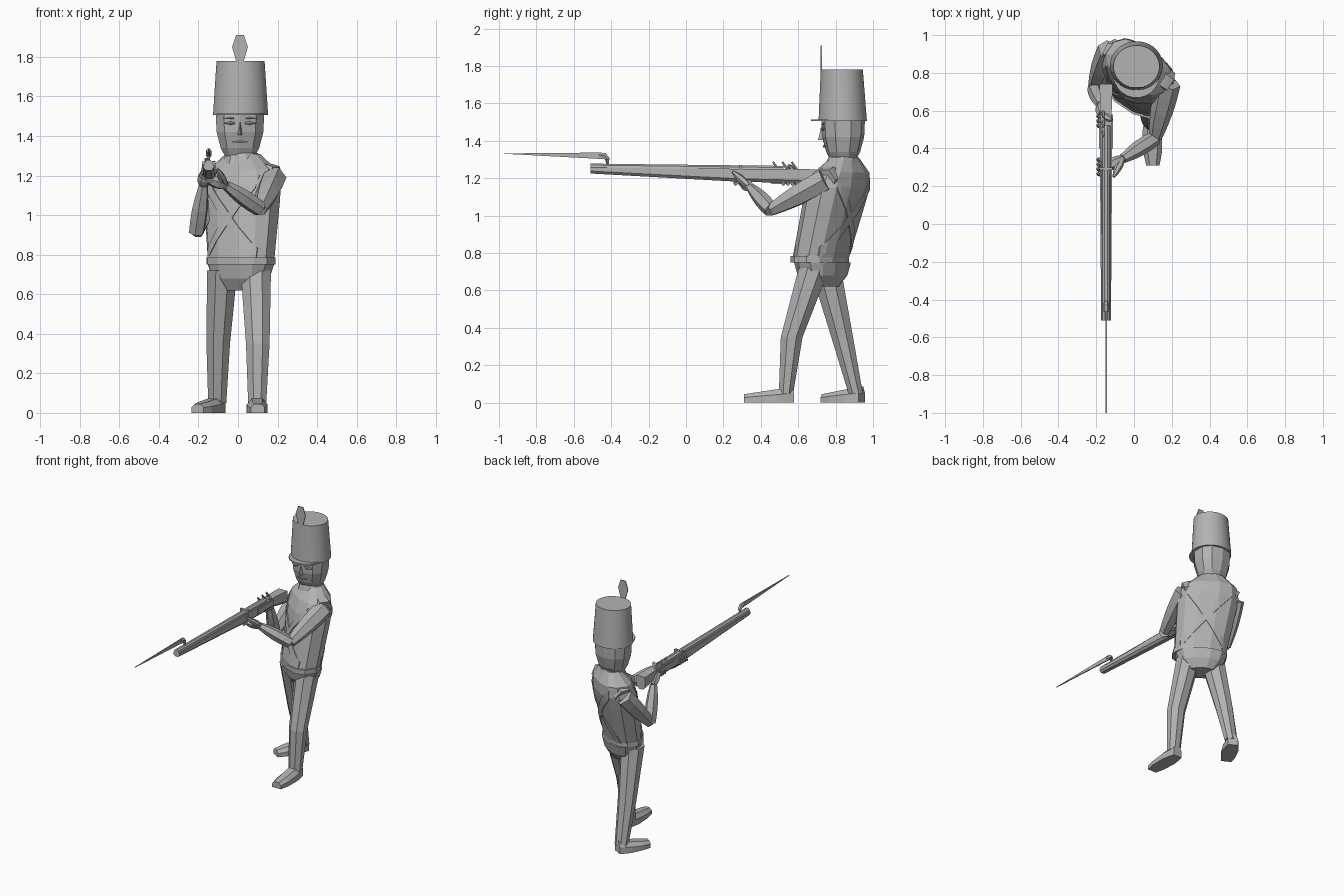
import bpy, bmesh
from math import sin, cos, pi, sqrt, radians, copysign
from mathutils import Vector
from mathutils.bvhtree import BVHTree

if "Cube" in bpy.data.objects:
    bpy.data.objects.remove(bpy.data.objects["Cube"])

colour = (0.45, 0.45, 0.45, 1)
grey = bpy.data.materials.new("plain_grey")
grey.use_nodes = True
grey.diffuse_color = colour
grey.node_tree.nodes["Principled BSDF"].inputs["Base Color"].default_value = colour

UP = Vector((0, 0, 1))
SIDES = (("right", -1), ("left", 1))


def point(x, y, z):
    return Vector((x, y, z))


def loft(name, rings, smooth=False):
    """Skin a list of equal-length point rings and cap both ends."""
    bm = bmesh.new()
    rows = [[bm.verts.new(p) for p in ring] for ring in rings]
    for low, high in zip(rows, rows[1:]):
        for i in range(len(low)):
            bm.faces.new((low[i - 1], low[i], high[i], high[i - 1]))
    bm.faces.new(rows[0])
    bm.faces.new(rows[-1])
    bmesh.ops.recalc_face_normals(bm, faces=bm.faces)
    mesh = bpy.data.meshes.new(name)
    bm.to_mesh(mesh)
    bm.free()
    mesh.materials.append(grey)
    obj = bpy.data.objects.new(name, mesh)
    bpy.context.collection.objects.link(obj)
    if smooth:
        bpy.ops.object.select_all(action='DESELECT')
        obj.select_set(True)
        bpy.context.view_layer.objects.active = obj
        bpy.ops.object.shade_smooth_by_angle(angle=radians(35))
    return obj


def oval(centre, wide, deep, turn=0, sides=12, power=0.85):
    """Horizontal ring; a power below one makes it squarer."""
    ring = []
    for i in range(sides):
        angle = 2 * pi * (i + 0.5) / sides
        u, v = (copysign(abs(f) ** power, f) for f in (cos(angle), sin(angle)))
        ring.append(centre + point(wide * u * cos(turn) - deep * v * sin(turn),
                                   wide * u * sin(turn) + deep * v * cos(turn), 0))
    return ring


def tube(name, path, radii, sides=6):
    """Ring of each radius set square to a path."""
    rings = []
    for i, (p, radius) in enumerate(zip(path, radii)):
        along = path[min(i + 1, len(path) - 1)] - path[max(i - 1, 0)]
        facing = along.to_track_quat('Z', 'Y')
        angles = [2 * pi * k / sides for k in range(sides)]
        rings.append([p + facing @ point(radius * cos(a), radius * sin(a), 0) for a in angles])
    return loft(name, rings)


def limb(name, start, end, thick, thin, bulge=0.01, steps=4):
    """Straight tapered limb, a little fuller in the middle."""
    ts = [i / steps for i in range(steps + 1)]
    tube(name, [start.lerp(end, t) for t in ts],
         [thick + (thin - thick) * t + bulge * sin(pi * t) for t in ts])


def plate(name, outline, x, thick):
    """Side outline in y and z, given a thickness across x."""
    loft(name, [[(x + s * thick / 2, y, z) for y, z in outline] for s in (-1, 1)])


# Twisted coat: narrow at the waist, sloping in over the shoulders
twist = radians(-34)
waist, nape = point(0.015, 0.715, 0.75), point(0.025, 0.85, 1.31)
levels = []
for i in range(8):
    t = i / 7
    cap = sqrt(1 - 6.8 * max(0, t - 0.65) ** 2)
    levels.append(oval(waist.lerp(nape, t), (0.18 + 0.05 * t) * cap, (0.12 + 0.02 * t) * cap, twist))
torso = loft("coat", levels)

# Belt and hips
loft("belt", [oval(waist + UP * h, 0.19, 0.125, twist) for h in (0, 0.035)])
seat = waist + point(0, 0.015, 0)
loft("hips", [oval(seat - UP * drop, 0.18 - 5 * drop ** 2, 0.125 - 3 * drop ** 2, twist)
              for drop in (0.13, 0.07, 0)])

# Crossed straps laid on the chest and back
surface = BVHTree.FromPolygons([v.co for v in torso.data.vertices],
                               [p.vertices for p in torso.data.polygons])
across = point(cos(twist), sin(twist), 0)
facing = across.cross(UP)
for place, out in (("chest", facing), ("back", -facing)):
    for way, lean in SIDES:
        rings = []
        for i in range(13):
            t = i / 12
            middle = waist.lerp(nape, 0.09 + 0.72 * t) + across * lean * (t - 0.45) * 0.33
            hits = [surface.ray_cast(middle + out + UP * h, -out)[0] for h in (-0.033, 0.033)]
            if all(hits):
                low, high = hits
                lift = out * 0.006
                rings.append([low - lift, high - lift, high + lift, low + lift])
        loft(f"{place}_strap_{way}", rings)

# Legs: knee and ankle each follow the hip in a walking stride
hips = {"left": point(0.09, 0.685, 0.72), "right": point(-0.08, 0.745, 0.72)}
knees = {"left": point(0.1, 0.565, 0.35), "right": point(-0.1, 0.835, 0.35)}
ankles = {"left": point(0.097, 0.535, 0.05), "right": point(-0.105, 0.907, 0.05)}
for way, side in SIDES:
    hip, knee, ankle = hips[way], knees[way], ankles[way]
    path = [hip, hip.lerp(knee, 0.5), knee, knee.lerp(ankle, 0.7), ankle]
    loft(f"{way}_leg", [oval(p, 0.047 + p.z / 20, 0.038 + p.z / 14, sides=8, power=1) for p in path])


def boot(name, heel, toe):
    step = toe - heel
    side = step.normalized().cross(UP)
    rings = []
    for t in (0, 0.15, 0.35, 0.75, 1):
        half = 0.035 + 0.02 * sin(pi * t)
        top = UP * (0.085 - 0.04 * t)
        spot = heel + step * t
        rings.append([spot - side * half, spot + side * half, spot + side * half + top * 0.6,
                      spot + side * half / 2 + top, spot - side * half / 2 + top,
                      spot - side * half + top * 0.6])
    loft(name, rings)


boot("left_boot", point(0.095, 0.577, 0), point(0.1, 0.31, 0))
boot("right_boot", point(-0.095, 0.94, 0), point(-0.205, 0.735, 0))

# Head: full cheeks, tapering quickly to the chin
crown = point(0.01, 0.84, 1.52)
loft("head", [oval(crown - UP * drop, 0.128 - 4.5 * drop ** 3, 0.117 - 4.5 * drop ** 3, sides=10)
              for drop in (0.22, 0.18, 0.1, 0)])
loft("neck", [oval(crown - UP * drop, drop / 3, drop / 3, sides=10) for drop in (0.26, 0.19)])
loft("collar", [oval(crown + point(0.01, 0, -drop), drop * 0.39, drop * 0.35, twist)
                for drop in (0.25, 0.205)])

# Face
bridge = crown - point(0, 0.115, 0.04)
loft("nose", [[bridge + point(-half, 0.03, -drop), bridge + point(0, -drop / 4, -drop),
               bridge + point(half, 0.03, -drop)]
              for drop, half in ((0, 0.01), (0.06, 0.022), (0.075, 0.02))])


def lens(name, middle, half, fat):
    """Small pointed ridge lying across the face."""
    reach = point(half, 0, 0)
    back = point(0, half / 5, 0)
    tube(name, [middle - reach + back, middle, middle + reach + back], [fat / 4, fat, fat / 4])


lens("mouth", bridge + point(0, 0.013, -0.11), 0.04, 0.007)
for way, side in SIDES:
    eye = bridge + point(side * 0.05, 0.005, -0.015)
    lens(f"{way}_eye", eye, 0.03, 0.012)
    lens(f"{way}_brow", eye + UP * 0.025, 0.035, 0.006)

# Tall hat with peak and plume
brim, lid = point(0.013, 0.838, 1.505), point(0.013, 0.833, 1.78)
loft("hat", [oval(brim, 0.14, 0.13, sides=32, power=1),
             oval(lid, 0.122, 0.113, sides=32, power=1)], smooth=True)
peak = brim - point(0, 0.04, 0)
loft("hat_peak", [oval(peak + UP * h, 0.125, 0.13, sides=24, power=1) for h in (0, 0.01)])
loft("plume", [[point(0.01 + side * half, y, z) for side, y in
                ((-1, 0.72), (1, 0.72), (1, 0.726), (-1, 0.726))]
               for z, half in ((1.7, 0.015), (1.78, 0.02), (1.85, 0.04), (1.91, 0.02))])

# Arms: each runs from shoulder to elbow to wrist to grip
shoulders = {"left": point(0.182, 0.745, 1.19), "right": point(-0.13, 0.92, 1.16)}
elbows = {"left": point(0.112, 0.455, 1.03), "right": point(-0.21, 0.725, 0.91)}
wrists = {"left": point(-0.06, 0.345, 1.15), "right": point(-0.175, 0.63, 1.15)}
grips = {"left": point(-0.148, 0.3, 1.18), "right": point(-0.17, 0.58, 1.22)}
for way, side in SIDES:
    shoulder, elbow, wrist, grip = (joint[way] for joint in (shoulders, elbows, wrists, grips))
    limb(f"{way}_shoulder", nape.lerp(shoulder, 0.4) - UP * 0.04, shoulder, 0.045, 0.065)
    limb(f"{way}_upper_arm", shoulder, elbow, 0.065, 0.035)
    limb(f"{way}_forearm", elbow, wrist, 0.04, 0.025)
    limb(f"{way}_palm", wrist, grip, 0.022, 0.02, bulge=0.012)

# Long gun: barrel, wooden stock and fittings
aim = -0.148
muzzle, breech = point(aim, -0.51, 1.257), point(aim, 0.52, 1.242)
tube("barrel", [muzzle, breech], [0.022, 0.025], sides=10)


def beam(name, stations):
    """Chamfered bar along y through stations of y, half width, bottom and top."""
    loft(name, [[(aim - half, y, top), (aim + half, y, top), (aim + half, y, low + half / 2),
                 (aim + half / 2, y, low), (aim - half / 2, y, low), (aim - half, y, low + half / 2)]
                for y, half, low, top in stations])


beam("stock", [(-0.51, 0.026, 1.225, 1.255), (0.3, 0.032, 1.18, 1.25),
               (0.6, 0.03, 1.175, 1.25), (0.74, 0.035, 1.15, 1.245)])
beam("barrel_band", [(y, 0.035, 1.18, 1.27) for y in (0.285, 0.3)])
plate("lock_plate", [(0.4, 1.2), (0.58, 1.2), (0.58, 1.24), (0.4, 1.24)], aim, 0.072)
plate("trigger_guard", [(0.42, 1.19), (0.46, 1.17), (0.54, 1.17), (0.58, 1.19)], aim, 0.014)
for i in range(3):
    root = breech + point(-0.015, 0.05 * (i - 0.5), 0)
    limb(f"lock_part_{i + 1}", root, root + point(0, -0.03, 0.045), 0.01, 0.006, bulge=0)

# Fingers wrapped round the stock
for way, reach in (("left", 0.265), ("right", 0.52)):
    for i in range(4):
        under = point(aim + 0.02, reach + i / 40, 1.17)
        side = under + point(-0.06, 0, 0.03)
        tube(f"{way}_finger_{i + 1}", [under, side, side + point(0.015, -0.01, 0.05)],
             [0.011, 0.013, 0.007])
limb("left_thumb", wrists["left"], point(aim + 0.04, 0.25, 1.235), 0.014, 0.007)
limb("right_thumb", grips["right"], point(aim + 0.03, 0.55, 1.27), 0.014, 0.007)

# Bayonet with curved neck
foot = muzzle + point(0, 0.09, 0.01)
tube("bayonet_neck", [foot, foot + UP * 0.035, foot + point(0, -0.015, 0.055),
                      foot + point(0, -0.045, 0.06)], [0.015, 0.015, 0.015, 0.012])
plate("bayonet_blade", [(-1, 1.332), (-0.44, 1.302), (-0.42, 1.32), (-0.45, 1.337)], aim, 0.008)
